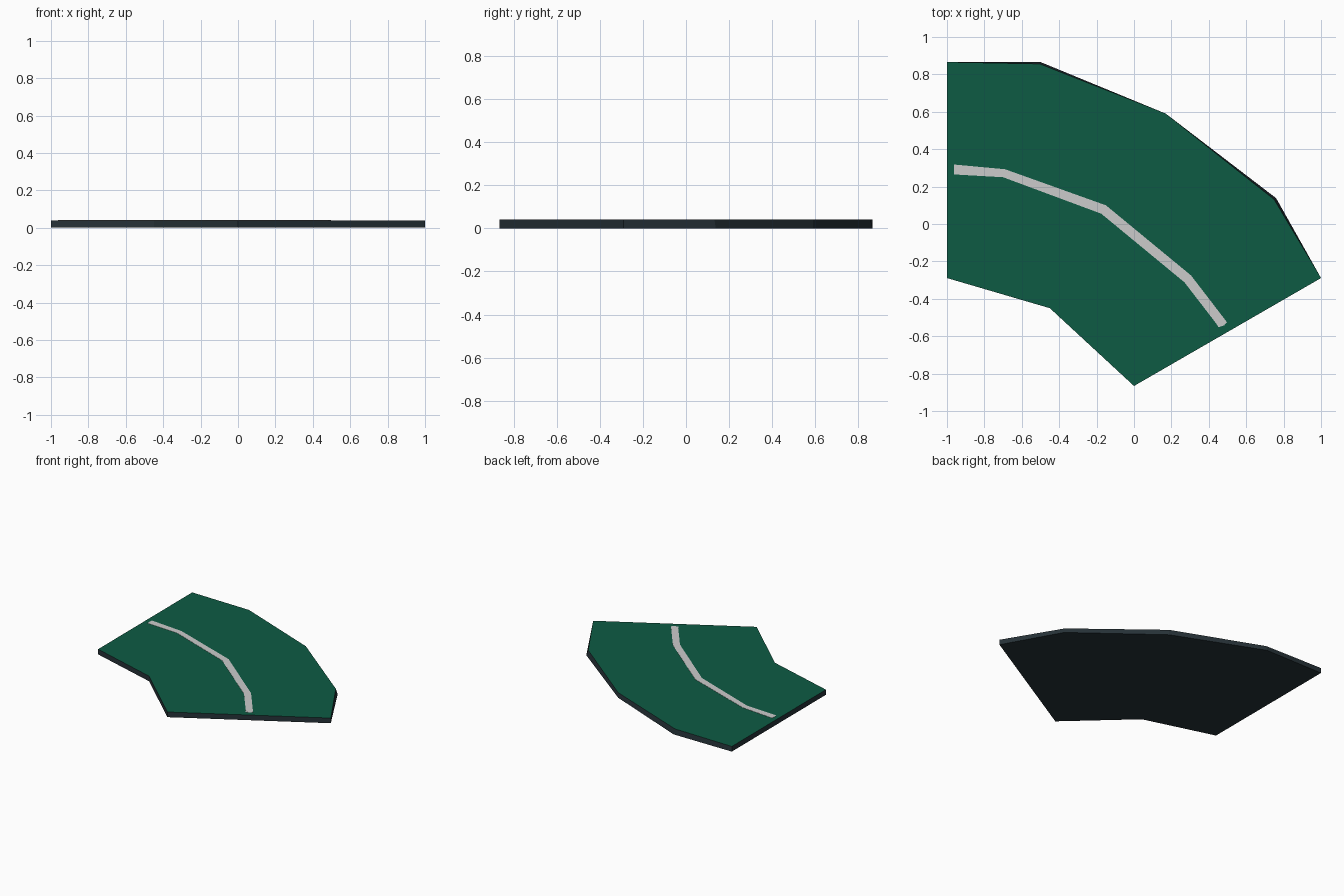
import bpy, bmesh

if "Cube" in bpy.data.objects:
    bpy.data.objects.remove(bpy.data.objects["Cube"])


def material(name, rgb):
    m = bpy.data.materials.new(name)
    m.diffuse_color = (*rgb, 1.0)
    m.use_nodes = True
    m.node_tree.nodes["Principled BSDF"].inputs["Base Color"].default_value = m.diffuse_color
    return m


slate = material("dark slate", (0.0194, 0.0319, 0.0395))
green = material("board green", (0.0042, 0.105, 0.057))
grey = material("light grey", (0.60, 0.60, 0.60))


def prism(name, bottom, top, z0, z1, mats):
    """Solid between two matching outlines; the last material goes on the top face."""
    bm = bmesh.new()
    lo = [bm.verts.new((x, y, z0)) for x, y in bottom]
    hi = [bm.verts.new((x, y, z1)) for x, y in top]
    n = len(lo)
    bm.faces.new(lo)
    cap = bm.faces.new(hi)
    for i in range(n):
        j = (i + 1) % n
        bm.faces.new((lo[i], lo[j], hi[j], hi[i]))
    cap.material_index = len(mats) - 1
    bmesh.ops.recalc_face_normals(bm, faces=bm.faces)
    # concave outlines: split the caps cleanly
    bmesh.ops.triangulate(bm, faces=[f for f in bm.faces if len(f.verts) > 4])
    me = bpy.data.meshes.new(name)
    bm.to_mesh(me)
    bm.free()
    for m in mats:
        me.materials.append(m)
    ob = bpy.data.objects.new(name, me)
    bpy.context.collection.objects.link(ob)
    return ob


# Curved slab: dark underside and rim, green top, two corners drawn in slightly on top
base = [(-1, 0.866), (-0.5, 0.866), (0.17, 0.59), (0.76, 0.138), (1, -0.289),
        (0, -0.866), (-0.45, -0.45), (-1, -0.289)]
top = list(base)
top[1] = (-0.505, 0.856)
top[3] = (0.748, 0.132)
prism("curved_slab", base, top, 0.0, 0.04, [slate, green])

# Bent centre stripe as a thin plate
outer = [(-0.963, 0.318), (-0.69, 0.293), (-0.15, 0.10), (0.305, -0.275), (0.497, -0.525)]
inner = [(0.482, -0.542), (0.452, -0.552), (0.438, -0.53), (0.27, -0.312),
         (-0.175, 0.055), (-0.70, 0.25), (-0.963, 0.265)]
stripe = outer + inner
prism("centre_stripe", stripe, stripe, 0.0395, 0.0415, [grey])
